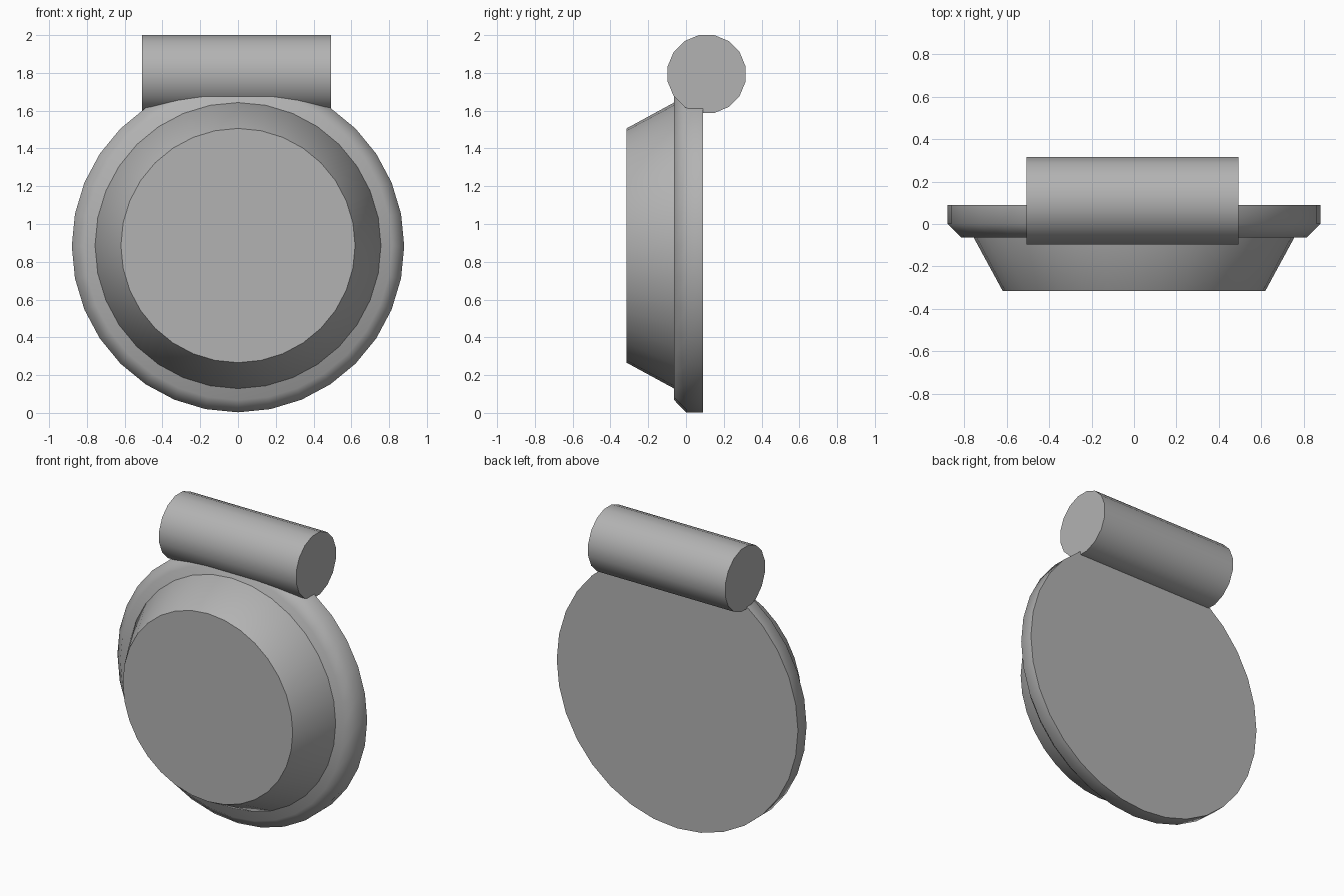
import bpy, bmesh, math
from mathutils import Matrix, Vector

cube = bpy.data.objects.get("Cube")
if cube:
    bpy.data.objects.remove(cube, do_unlink=True)

grey = bpy.data.materials.new("plain grey")
grey.use_nodes = True
colour = (0.45, 0.45, 0.45, 1)
grey.diffuse_color = colour
grey.node_tree.nodes["Principled BSDF"].inputs["Base Color"].default_value = colour


def turned(name, profile, sides, axis, centre, phase=0.0):
    """Capped solid of revolution; profile holds (radius, position along axis)."""
    bm = bmesh.new()
    rings = []
    for r, d in profile:
        angles = [2 * math.pi * (i + phase) / sides for i in range(sides)]
        rings.append([bm.verts.new((r * math.cos(a), r * math.sin(a), d)) for a in angles])
    for a, b in zip(rings, rings[1:]):
        for i in range(sides):
            j = (i + 1) % sides
            bm.faces.new((a[i], a[j], b[j], b[i]))
    bm.faces.new(rings[0])
    bm.faces.new(rings[-1])
    turn = Vector((0, 0, 1)).rotation_difference(Vector(axis)).to_matrix().to_4x4()
    bm.transform(Matrix.Translation(centre) @ turn)
    bmesh.ops.recalc_face_normals(bm, faces=bm.faces[:])
    mesh = bpy.data.meshes.new(name)
    bm.to_mesh(mesh)
    bm.free()
    mesh.materials.append(grey)
    obj = bpy.data.objects.new(name, mesh)
    bpy.context.collection.objects.link(obj)
    bpy.ops.object.select_all(action="DESELECT")
    obj.select_set(True)
    bpy.context.view_layer.objects.active = obj
    bpy.ops.object.shade_smooth_by_angle(angle=math.radians(50))
    return obj


# Round backing plate with a chamfered front rim
turned("back_plate", [(0.88, 0.09), (0.88, 0.0), (0.815, -0.063)], 32,
       (0, 1, 0), (0, 0, 0.883))

# Raised tapering face
turned("raised_face", [(0.757, -0.05), (0.757, -0.063), (0.62, -0.315)], 32,
       (0, 1, 0), (0, 0, 0.886))

# Horizontal barrel across the top
turned("top_barrel", [(0.21, -0.5), (0.21, 0.5)], 16,
       (1, 0, 0), (-0.007, 0.109, 1.794), phase=0.5)
